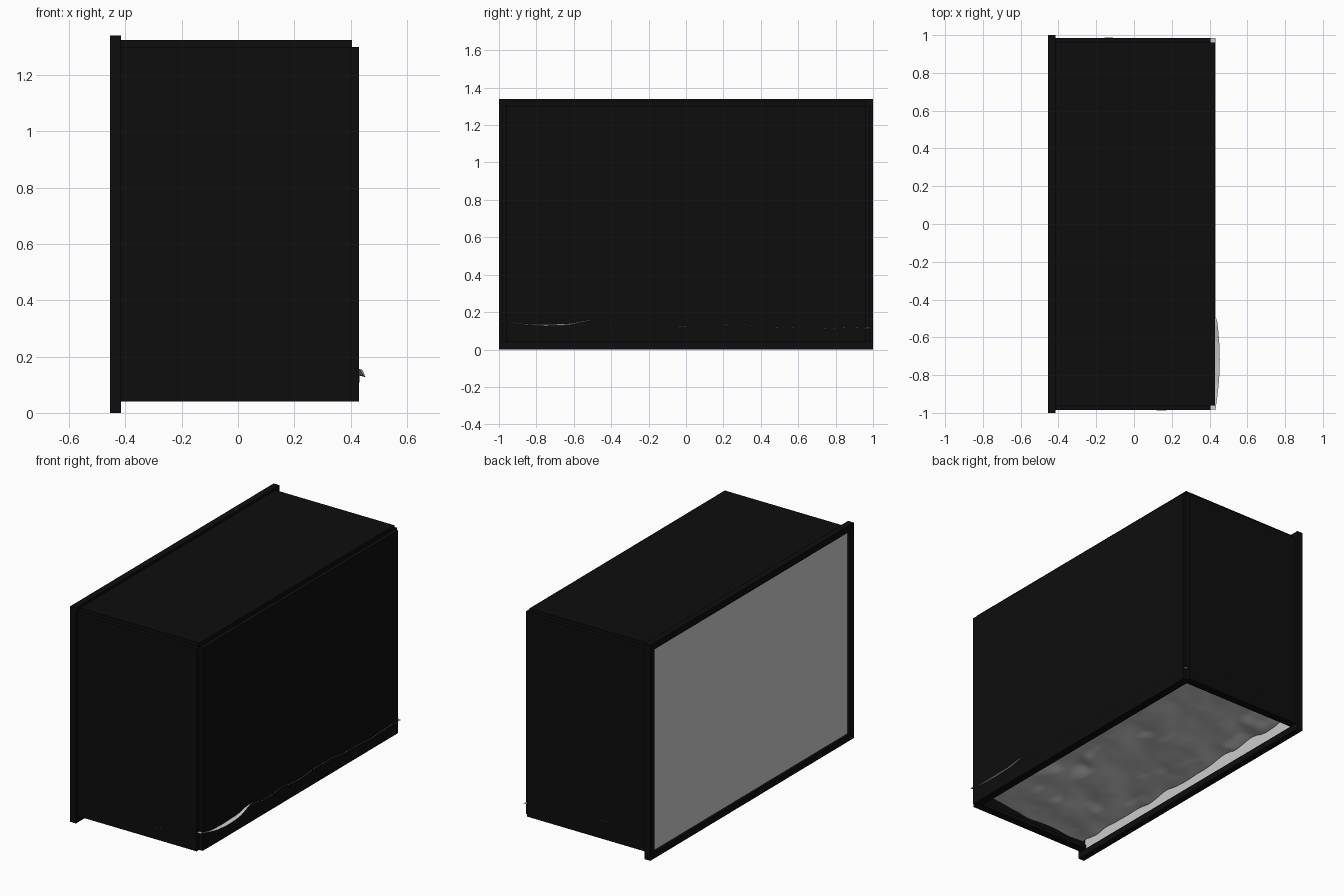
import bpy, bmesh
from mathutils import Vector, noise

if "Cube" in bpy.data.objects:
    bpy.data.objects.remove(bpy.data.objects["Cube"])


def material(name, rgb):
    m = bpy.data.materials.new(name)
    m.diffuse_color = (*rgb, 1)
    m.use_nodes = True
    m.node_tree.nodes["Principled BSDF"].inputs["Base Color"].default_value = m.diffuse_color
    return m


BLACK = material("black", (0.004, 0.004, 0.004))


def box(name, x, y, z, mat=None):
    """Box from (min, max) ranges along each axis."""
    bm = bmesh.new()
    bmesh.ops.create_cube(bm, size=1)
    for v in bm.verts:
        v.co = [r[0] + (c + 0.5) * (r[1] - r[0]) for c, r in zip(v.co, (x, y, z))]
    me = bpy.data.meshes.new(name)
    bm.to_mesh(me)
    bm.free()
    ob = bpy.data.objects.new(name, me)
    bpy.context.collection.objects.link(ob)
    if mat:
        me.materials.append(mat)
    return ob


# Key planes of the case: outer faces, and inner faces of the plates
X0, X1, XI = -0.415, 0.43, 0.405
YO, YI = 0.985, 0.96
ZB, ZT, ZI = 0.04, 1.325, 1.30
FX, FW = (-0.455, -0.415), 0.04

# Plates sit on the faces of the case, leaving a notch along each edge
box("top_plate", (X0, XI), (-YI, YI), (ZI, ZT), BLACK)
box("rear_plate", (XI, X1), (-YI, YI), (ZB, ZI), BLACK)
for s, side in ((-1, "left"), (1, "right")):
    ys = sorted((s * YI, s * YO))
    yb = sorted((s * (YI - 0.025), s * YI))
    box(side + "_side_plate", (X0, XI), ys, (ZB, ZI), BLACK)
    # Corner beams behind the notches
    box(side + "_rear_post", (XI - 0.025, XI), yb, (ZB, ZI), BLACK)
    box(side + "_top_beam", (X0, XI), yb, (ZI - 0.025, ZI), BLACK)
    box(side + "_bottom_beam", (X0, XI), yb, (ZB, ZB + 0.025), BLACK)
box("rear_bottom_beam", (XI - 0.025, XI), (-YI, YI), (ZB, ZB + 0.025), BLACK)
box("rear_top_beam", (XI - 0.025, XI), (-YI, YI), (ZI - 0.025, ZI), BLACK)

# Window frame with its pane
box("frame_bottom", FX, (-1, 1), (0, FW), BLACK)
box("frame_top", FX, (-1, 1), (1.34 - FW, 1.34), BLACK)
for s, side in ((-1, "left"), (1, "right")):
    box("frame_" + side, FX, sorted((s * (1 - FW), s)), (FW, 1.34 - FW), BLACK)
box("window_pane", (-0.44, -0.43), (-0.96, 0.96), (FW, 1.34 - FW))

# Uneven ground sheet, its rim poking slightly through the walls
bm = bmesh.new()
bmesh.ops.create_grid(bm, x_segments=44, y_segments=96, size=1)
for v in bm.verts:
    u, w = v.co.x, v.co.y
    x, y = 0.01 + u * 0.422, w * 0.984
    n = noise.noise(Vector((x * 5, y * 5, 3.7)))
    n2 = noise.noise(Vector((x * 11, y * 9, 8.1)))
    # Rises to the rear in front, and towards the middle at the far end
    near = 0.09 + 0.055 * max(0, min(1, (u + 0.1) / 0.85))
    far = 0.155 - 0.04 * u * u
    t = (w + 1) / 2
    z = near * (1 - t) + far * t + 0.025 * n + 0.008 * n2
    # Drooping bulge at the near rear corner
    if u > 0.94 and w < -0.5:
        k = max(0, 1 - ((w + 0.73) / 0.26) ** 2) * (u - 0.94) / 0.06
        x += 0.022 * k
        z -= 0.012 * k
    y += 0.006 * n2 * abs(w) ** 20
    v.co = (x, y, z)
me = bpy.data.meshes.new("ground_sheet")
bm.to_mesh(me)
bm.free()
for p in me.polygons:
    p.use_smooth = True
ground = bpy.data.objects.new("ground_sheet", me)
bpy.context.collection.objects.link(ground)
